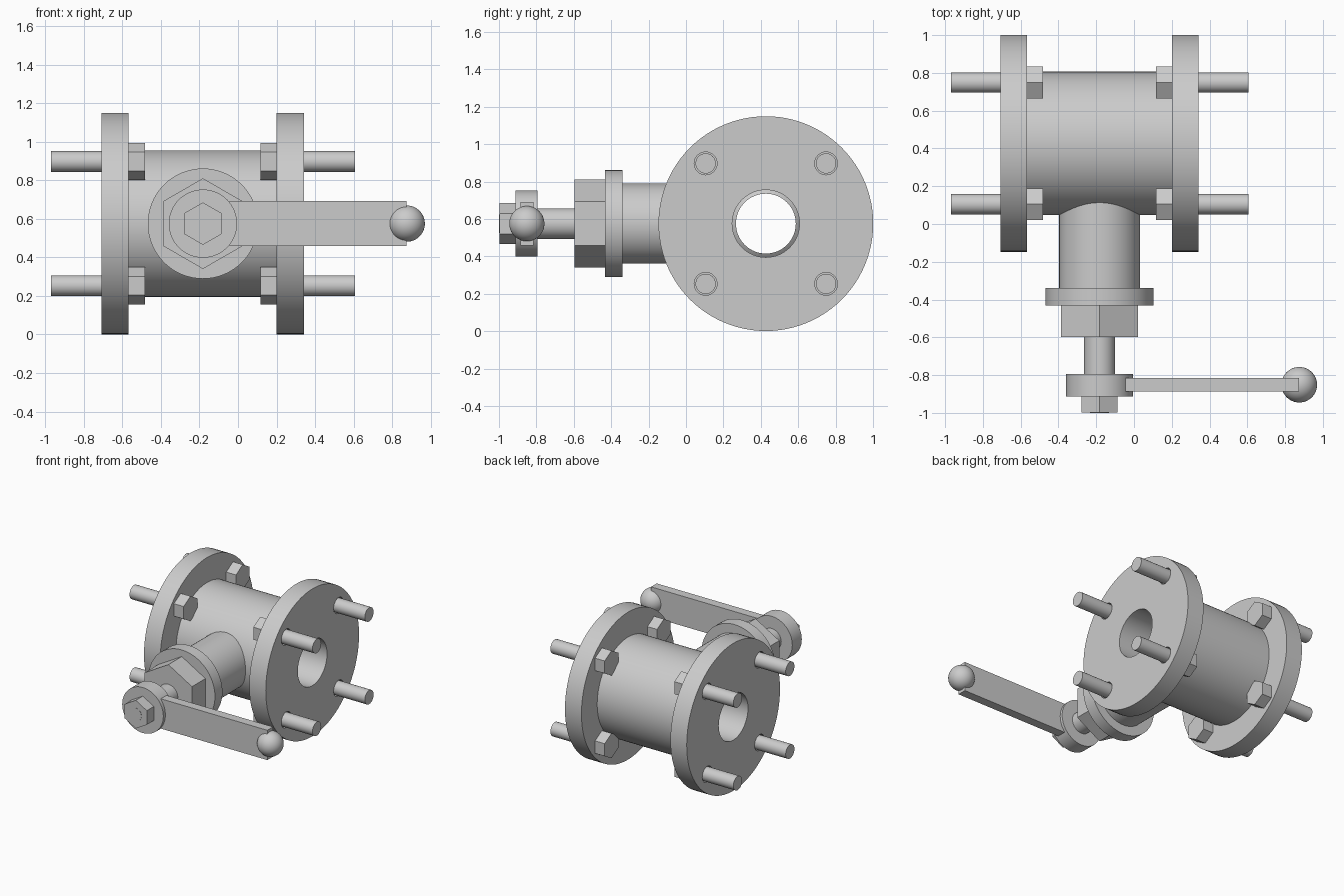
import bpy
from math import pi, radians

if "Cube" in bpy.data.objects:
    bpy.data.objects.remove(bpy.data.objects["Cube"])

CX, CY, CZ = -0.182, 0.427, 0.575     # centre of the valve
BOLT = 0.322                          # bolt offset from the pipe axis
OFFSETS = [(sy * BOLT, sz * BOLT) for sy in (-1, 1) for sz in (-1, 1)]


def smooth(ob):
    bpy.ops.object.select_all(action='DESELECT')
    ob.select_set(True)
    bpy.context.view_layer.objects.active = ob
    bpy.ops.object.shade_smooth_by_angle(angle=radians(30))


def rod_x(name, x0, x1, r, y=CY, z=CZ, n=64):
    """Cylinder or hexagon along x; a corner points along z."""
    bpy.ops.mesh.primitive_cylinder_add(
        vertices=n, radius=r, depth=x1 - x0,
        location=((x0 + x1) / 2, y, z), rotation=(pi / 2, 0, pi / 2))
    ob = bpy.context.object
    ob.name = name
    if n > 6:
        smooth(ob)
    return ob


def rod_y(name, y0, y1, r, n=64):
    """Cylinder or hexagon on the stem axis; a corner points along z."""
    bpy.ops.mesh.primitive_cylinder_add(
        vertices=n, radius=r, depth=y1 - y0,
        location=(CX, (y0 + y1) / 2, CZ), rotation=(pi / 2, 0, 0))
    ob = bpy.context.object
    ob.name = name
    if n > 6:
        smooth(ob)
    return ob


def ball(name, loc, r):
    bpy.ops.mesh.primitive_uv_sphere_add(segments=64, ring_count=32, radius=r, location=loc)
    ob = bpy.context.object
    ob.name = name
    smooth(ob)
    return ob


def cut(ob, cutters):
    for c in cutters:
        m = ob.modifiers.new("hole", 'BOOLEAN')
        m.operation, m.solver, m.object = 'DIFFERENCE', 'EXACT', c
        bpy.context.view_layer.objects.active = ob
        bpy.ops.object.modifier_apply(modifier=m.name)
    for c in cutters:
        bpy.data.objects.remove(c)
    smooth(ob)


# Pipe body with bore
body = rod_x("valve_body", -0.567, 0.20, 0.38, n=96)
cut(body, [rod_x("bore_cutter", -1, 1, 0.18)])

# Flow-control ball inside the body
core = ball("inner_ball", (CX, CY, CZ), 0.28)
cut(core, [rod_x("ball_cutter", -1, 1, 0.16)])

# Flanges with bore and bolt holes, bolt heads inside, shanks pointing out
for side, x0, x1, h0, h1, s0, s1 in (
        ("left", -0.707, -0.567, -0.567, -0.483, -0.97, -0.52),
        ("right", 0.20, 0.342, 0.117, 0.20, 0.15, 0.606)):
    flange = rod_x(side + "_flange", x0, x1, 0.574, n=96)
    cutters = [rod_x("bore_cutter", -1, 1, 0.18)]
    cutters += [rod_x("hole_cutter", -1, 1, 0.061, CY + y, CZ + z, 32) for y, z in OFFSETS]
    cut(flange, cutters)
    for y, z in OFFSETS:
        rod_x(side + "_bolt_head", h0, h1, 0.097, CY + y, CZ + z, 6)
        rod_x(side + "_bolt_shank", s0, s1, 0.054, CY + y, CZ + z, 32)

# Stem assembly, from the body out to the front
rod_y("neck", -0.34, 0.15, 0.214)
rod_y("neck_collar", -0.432, -0.34, 0.286)
rod_y("gland_nut", -0.597, -0.432, 0.235, 6)
rod_y("stem", -0.80, -0.59, 0.082)
rod_y("handle_hub", -0.912, -0.795, 0.177)
rod_y("end_nut", -0.998, -0.91, 0.11, 6)
rod_y("stem_tip", -1.0, -0.90, 0.05, 32)

# Handle lever and knob
bpy.ops.mesh.primitive_cube_add(size=1, location=(0.414, -0.851, CZ))
lever = bpy.context.object
lever.name = "handle_lever"
lever.scale = (0.918, 0.07, 0.232)
ball("handle_knob", (0.875, -0.851, CZ), 0.094)
